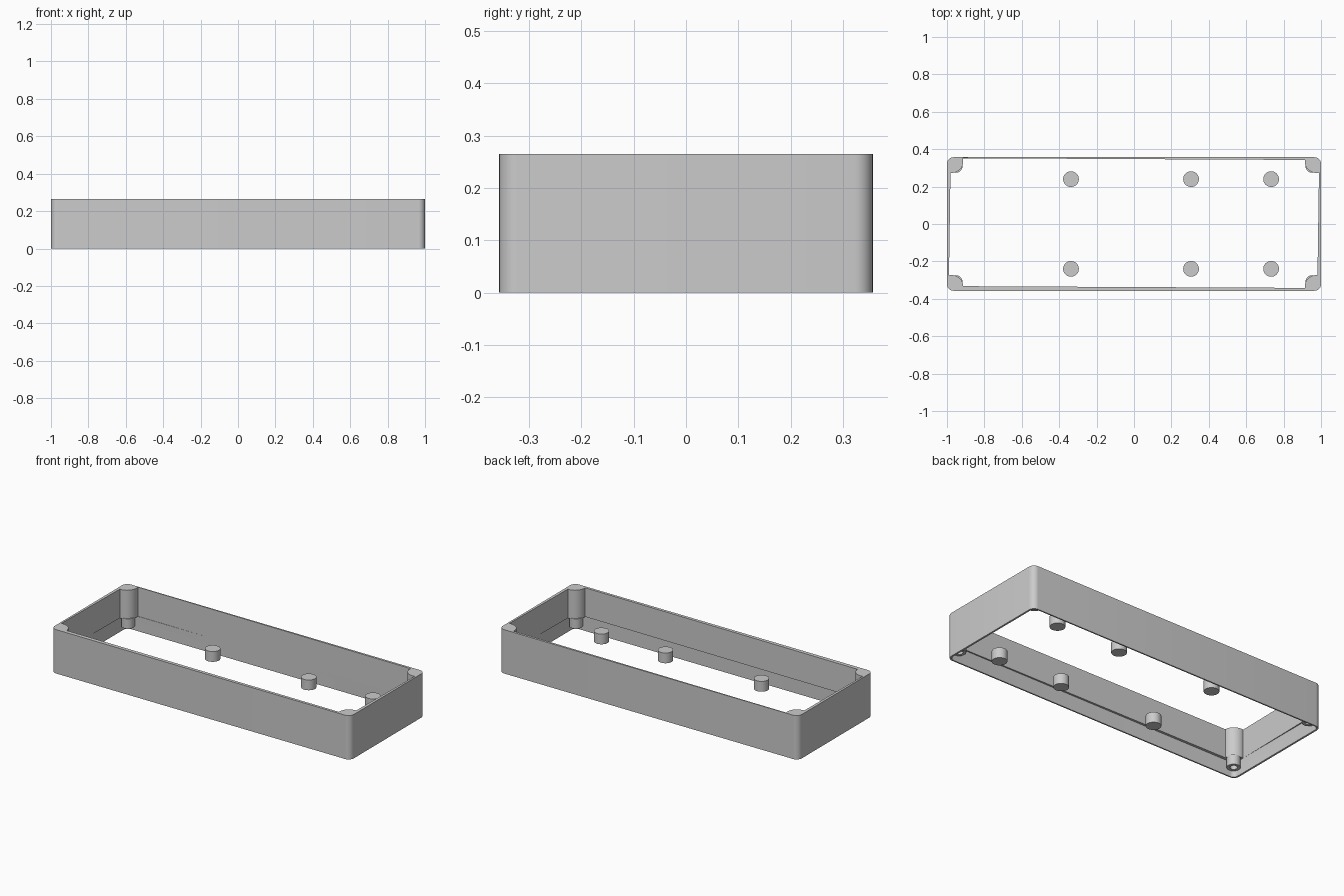
import bpy, bmesh, math
from mathutils import Vector

cube = bpy.data.objects.get("Cube")
if cube:
    bpy.data.objects.remove(cube, do_unlink=True)

grey = bpy.data.materials.new("light grey plastic")
grey.use_nodes = True
COLOUR = (0.6, 0.6, 0.6, 1)
grey.diffuse_color = COLOUR
grey.node_tree.nodes["Principled BSDF"].inputs["Base Color"].default_value = COLOUR

HEIGHT = 0.265
LEDGE = 0.09          # where the lower recess meets the thicker upper wall
CORNERS = [(1, 1), (-1, 1), (-1, -1), (1, -1)]


def prism(name, points, z0, z1):
    """Closed solid from a counter-clockwise outline."""
    bm = bmesh.new()
    base = bm.faces.new([bm.verts.new((x, y, z0)) for x, y in points])
    top = bmesh.ops.extrude_face_region(bm, geom=[base])["geom"]
    verts = [v for v in top if isinstance(v, bmesh.types.BMVert)]
    bmesh.ops.translate(bm, verts=verts, vec=(0, 0, z1 - z0))
    bmesh.ops.recalc_face_normals(bm, faces=bm.faces)
    mesh = bpy.data.meshes.new(name)
    bm.to_mesh(mesh)
    bm.free()
    mesh.materials.append(grey)
    obj = bpy.data.objects.new(name, mesh)
    bpy.context.collection.objects.link(obj)
    return obj


def rounded(hx, hy, r, steps=8):
    """Rounded rectangle outline."""
    points = []
    for i, (sx, sy) in enumerate(CORNERS):
        for k in range(steps + 1):
            a = math.pi / 2 * (i + k / steps)
            points.append((sx * (hx - r) + r * math.cos(a),
                           sy * (hy - r) + r * math.sin(a)))
    return points


def circle(x, y, r, sides=32):
    turn = 2 * math.pi / sides
    return [(x + r * math.cos(i * turn), y + r * math.sin(i * turn))
            for i in range(sides)]


def activate(obj):
    bpy.ops.object.select_all(action='DESELECT')
    obj.select_set(True)
    bpy.context.view_layer.objects.active = obj


def cut(obj, cutter):
    """Subtract the cutter and discard it."""
    mod = obj.modifiers.new("cut", 'BOOLEAN')
    mod.operation = 'DIFFERENCE'
    mod.solver = 'EXACT'
    mod.object = cutter
    activate(obj)
    bpy.ops.object.modifier_apply(modifier=mod.name)
    bpy.data.objects.remove(cutter, do_unlink=True)


def smooth(obj):
    activate(obj)
    bpy.ops.object.shade_smooth_by_angle(angle=math.radians(30))


# Upper cavity, slightly skewed, leaving a round pillar in each corner
cavity = prism("upper_cavity", [(0.99, 0.342), (-0.98, 0.352),
                                (-0.99, -0.332), (0.98, -0.342)],
               LEDGE - 0.0005, 0.5)
for sx, sy in CORNERS:
    cut(cavity, prism("pillar", circle(sx * 0.975, sy * 0.335, 0.062), 0, 0.6))

# Open frame with a thinner lower rim
frame = prism("frame", rounded(1, 0.357, 0.035), 0, HEIGHT)
cut(frame, prism("lower_recess", rounded(0.989, 0.349, 0.028), -0.1, LEDGE))
cut(frame, cavity)
smooth(frame)

# Hollow screw bosses under the pillars
for sx, sy in CORNERS:
    side = ("left" if sx > 0 else "right") + ("_back" if sy > 0 else "_front")
    x, y = sx * 0.953, sy * 0.311
    boss = prism("screw_boss_" + side, circle(x, y, 0.037), 0.035, LEDGE + 0.005)
    cut(boss, prism("screw_hole", circle(x, y, 0.02, 24), 0, LEDGE))
    smooth(boss)

# Two rows of board standoffs
for row, y in (("front", -0.24), ("back", 0.24)):
    for i, x in enumerate((-0.337, 0.305, 0.733)):
        smooth(prism(f"standoff_{row}_{i + 1}", circle(x, y, 0.042), 0.03, 0.092))
